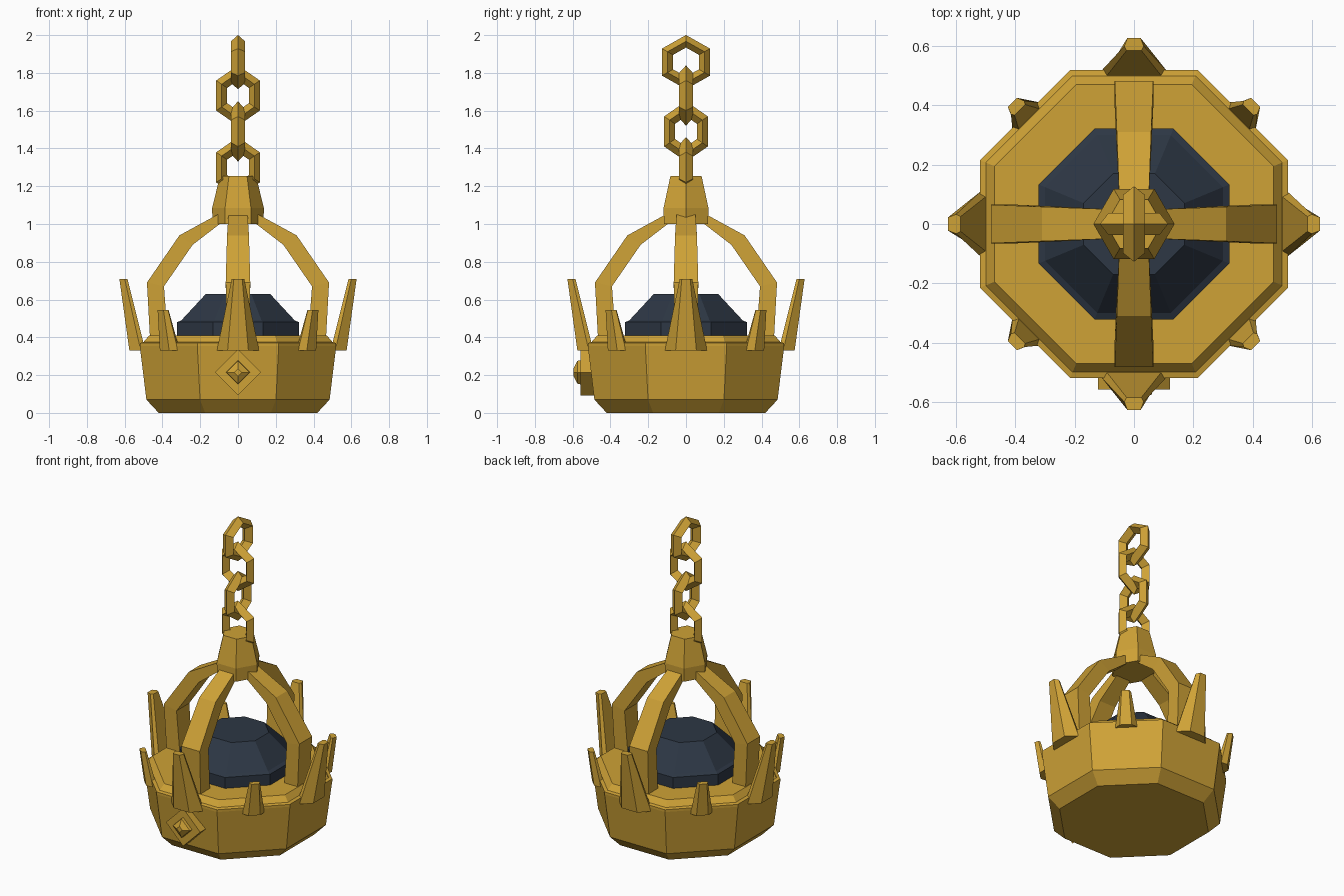
import bpy, bmesh
from math import pi, cos, sin
from mathutils import Matrix, Vector

cube = bpy.data.objects.get("Cube")
if cube:
    bpy.data.objects.remove(cube, do_unlink=True)


def material(name, rgb):
    m = bpy.data.materials.new(name)
    m.use_nodes = True
    m.diffuse_color = (*rgb, 1)
    m.node_tree.nodes["Principled BSDF"].inputs["Base Color"].default_value = (*rgb, 1)
    return m


GOLD = material("gold", (0.62, 0.36, 0.037))
SLATE = material("dark slate", (0.026, 0.038, 0.058))


def loft(name, rings, mat, matrix=Matrix()):
    """Skin a stack of equal-length point rings and cap both ends."""
    bm = bmesh.new()
    loops = [[bm.verts.new(matrix @ Vector(p)) for p in ring] for ring in rings]
    for a, b in zip(loops, loops[1:]):
        for i in range(len(a)):
            j = (i + 1) % len(a)
            bm.faces.new((a[i], a[j], b[j], b[i]))
    bm.faces.new(loops[0][::-1])
    bm.faces.new(loops[-1])
    bmesh.ops.recalc_face_normals(bm, faces=bm.faces)
    mesh = bpy.data.meshes.new(name)
    bm.to_mesh(mesh)
    bm.free()
    mesh.materials.append(mat)
    ob = bpy.data.objects.new(name, mesh)
    bpy.context.scene.collection.objects.link(ob)
    return ob


def polygon(sides, radius, z, turn=0.0):
    return [(radius * cos(turn + 2 * pi * i / sides),
             radius * sin(turn + 2 * pi * i / sides), z) for i in range(sides)]


def octagon_stack(name, profile, mat):
    half = pi / 8
    loft(name, [polygon(8, a / cos(half), z, half) for a, z in profile], mat)


# Bowl with a bevelled rim, and the dark core on top of it
octagon_stack("bowl", [(.42, 0), (.485, .07), (.52, .355), (.52, .37),
                       (.5, .375), (.47, .41)], GOLD)
octagon_stack("core", [(.322, .4), (.322, .48), (.3, .49), (.17, .63)], SLATE)

# Four bent ribs: outer point, inner point, half width
RIB = [((.465, .38), (.37, .38), .06), ((.482, .69), (.392, .67), .065),
       ((.31, .94), (.24, .89), .058), ((.09, 1.06), (.09, 1.005), .05)]
for k in range(4):
    rings = [[(o[0], -w, o[1]), (o[0], w, o[1]), (i[0], w, i[1]), (i[0], -w, i[1])]
             for o, i, w in RIB]
    loft(f"rib_{k + 1}", rings, GOLD, Matrix.Rotation(k * pi / 2, 4, "Z"))


# Rim spikes: large on the axes, small on the diagonals
def spike_ring(back, mid, front, z):
    return [(back[0], -back[1], z), (mid[0], -mid[1], z), (front[0], -front[1], z),
            (front[0], front[1], z), (mid[0], mid[1], z), (back[0], back[1], z)]


LARGE = [spike_ring((.49, .1), (.515, .112), (.575, .055), .33),
         spike_ring((.585, .025), (.6, .033), (.628, .022), .71)]
SMALL = [spike_ring((.49, .055), (.515, .065), (.55, .035), .33),
         spike_ring((.545, .025), (.555, .032), (.58, .022), .545)]
for k in range(8):
    rings, size = (SMALL, "small") if k % 2 else (LARGE, "large")
    loft(f"{size}_spike_{k // 2 + 1}", rings, GOLD, Matrix.Rotation(k * pi / 4, 4, "Z"))

# Front diamond ornament: plate and raised stud, built along z then turned to -y
to_front = Matrix.Translation((0, 0, .215)) @ Matrix.Rotation(pi / 2, 4, "X")
loft("ornament_plate", [polygon(4, .122, .48), polygon(4, .122, .558)], GOLD, to_front)
loft("ornament_stud", [polygon(4, .066, .55), polygon(4, .06, .575),
                       polygon(4, .02, .595)], GOLD, to_front)

# Six-sided hub joining the ribs
loft("hub", [polygon(6, .135, 1.0), polygon(6, .137, 1.085), polygon(6, .095, 1.255)], GOLD)


# Chain of six-sided links, alternately turned
def link(name, z, major, minor, stretch, turn):
    bpy.ops.mesh.primitive_torus_add(major_segments=6, minor_segments=4,
                                     major_radius=major, minor_radius=minor)
    ob = bpy.context.object
    ob.name = name
    ob.data.transform(Matrix.Translation((0, 0, z)) @ Matrix.Rotation(turn, 4, "Z")
                      @ Matrix.Rotation(pi / 2, 4, "Y") @ Matrix.Diagonal((stretch, 1, 1.1, 1)))
    ob.data.materials.append(GOLD)
    for p in ob.data.polygons:
        p.use_smooth = False


for k in range(3):
    link(f"chain_link_{k + 1}", 1.3 + .19 * k, .1, .033, 1.2, 0 if k % 2 else pi / 2)
link("chain_link_4", 1.857, .113, .034, .975, 0)
